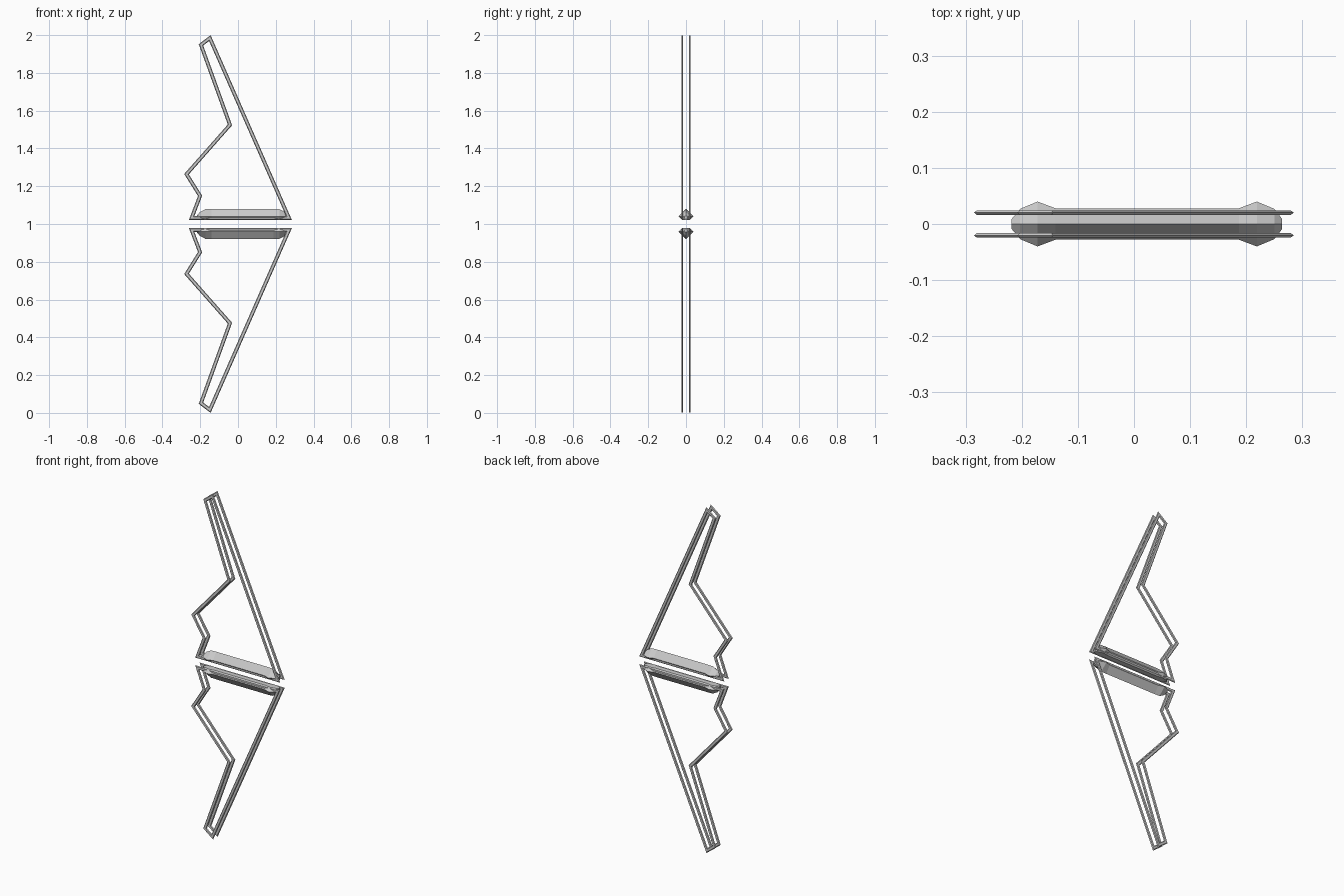
import bpy, bmesh
from mathutils import Vector

if "Cube" in bpy.data.objects:
    bpy.data.objects.remove(bpy.data.objects["Cube"])

# Outer outline of the upper wing (x, z), clockwise from the tip
WING = [(-0.145, 2.0), (0.285, 1.022), (-0.26, 1.022), (-0.212, 1.148),
        (-0.285, 1.265), (-0.054, 1.527), (-0.208, 1.952)]
# Frame bar cross-section: (inset from outline, y offset)
BAR = [(0, 0), (0.004, 0.0042), (0.016, 0.0042), (0.02, 0), (0.016, -0.0042), (0.004, -0.0042)]
# Pod stations along x: (x, ridge z, half width)
POD = [(-0.218, 1.044, 0.009), (-0.203, 1.062, 0.027), (-0.172, 1.079, 0.040),
       (-0.14, 1.08, 0.028), (0.187, 1.08, 0.028), (0.219, 1.079, 0.040),
       (0.25, 1.062, 0.027), (0.264, 1.044, 0.009)]


def inset(points, d):
    """Mitred inward offset of a clockwise polygon."""
    out = []
    for i, p in enumerate(points):
        p = Vector(p)
        a = (p - Vector(points[i - 1])).normalized()
        b = (Vector(points[(i + 1) % len(points)]) - p).normalized()
        na, nb = Vector((a.y, -a.x)), Vector((b.y, -b.x))
        out.append(p + (na + nb) * d / (1 + na.dot(nb)))
    return out


def loft(name, rings, closed, flip):
    """Skin matching rings of points; flip mirrors about z = 1."""
    bm = bmesh.new()
    vs = [[bm.verts.new((x, y, 2 - z if flip else z)) for x, y, z in r] for r in rings]
    n = len(rings[0])
    for i in range(len(vs) if closed else len(vs) - 1):
        r, s = vs[i], vs[(i + 1) % len(vs)]
        for j in range(n):
            k = (j + 1) % n
            bm.faces.new((r[j], r[k], s[k], s[j]))
    if not closed:
        bm.faces.new(vs[0])
        bm.faces.new(vs[-1])
    bmesh.ops.recalc_face_normals(bm, faces=bm.faces)
    me = bpy.data.meshes.new(name)
    bm.to_mesh(me)
    bm.free()
    ob = bpy.data.objects.new(name, me)
    bpy.context.collection.objects.link(ob)


for half, flip in (("upper", False), ("lower", True)):
    # Pair of thin outline frames
    for side, y in (("front", -0.0203), ("back", 0.0203)):
        rings = [[(p.x, y + dy, p.y) for p in inset(WING, d)] for d, dy in BAR]
        loft(f"{half}_{side}_frame", rings, True, flip)
    # Ridged pod with flared ends
    rings = [[(x, 0, top), (x, w, 1.04), (x, w * 0.5, 1.022),
              (x, -w * 0.5, 1.022), (x, -w, 1.04)] for x, top, w in POD]
    loft(f"{half}_pod", rings, False, flip)
